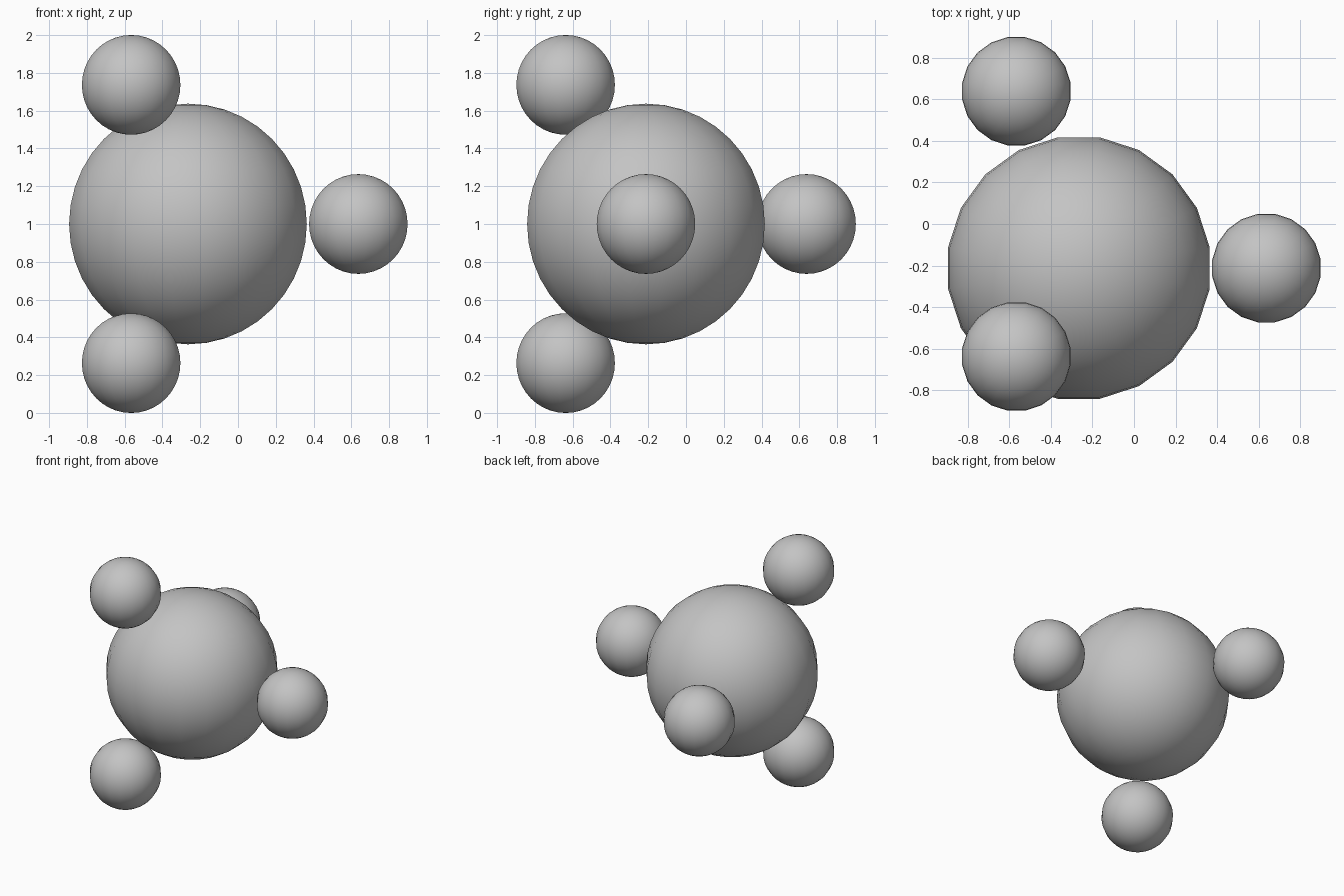
import bpy
import math
from mathutils import Vector

cube = bpy.data.objects.get("Cube")
if cube:
    bpy.data.objects.remove(cube, do_unlink=True)

# One plain grey for every ball
grey = bpy.data.materials.new("plain_grey")
grey.use_nodes = True
colour = (0.55, 0.55, 0.55, 1)
grey.diffuse_color = colour
grey.node_tree.nodes["Principled BSDF"].inputs["Base Color"].default_value = colour

SIDES = 20


def ball(name, radius, centre):
    bpy.ops.mesh.primitive_uv_sphere_add(segments=SIDES, ring_count=SIDES, radius=radius)
    obj = bpy.context.object
    obj.name = name
    # Half-step turn so flat sides face the axes
    obj.rotation_euler.z = math.pi / SIDES
    obj.location = centre
    obj.data.materials.append(grey)
    bpy.ops.object.shade_smooth()


# Large central ball
centre = Vector((-0.265, -0.212, 1))
ball("centre_ball", 0.637, centre)

# Four small balls at the corners of a regular tetrahedron
reach = 0.902
ball("left_ball", 0.264, centre + Vector((reach, 0, 0)))
ring = reach * math.sqrt(8) / 3
for name, angle in (("back_ball", 90), ("upper_front_ball", 210), ("lower_front_ball", 330)):
    a = math.radians(angle)
    offset = Vector((-reach / 3, ring * math.sin(a), -ring * math.cos(a)))
    ball(name, 0.264, centre + offset)
